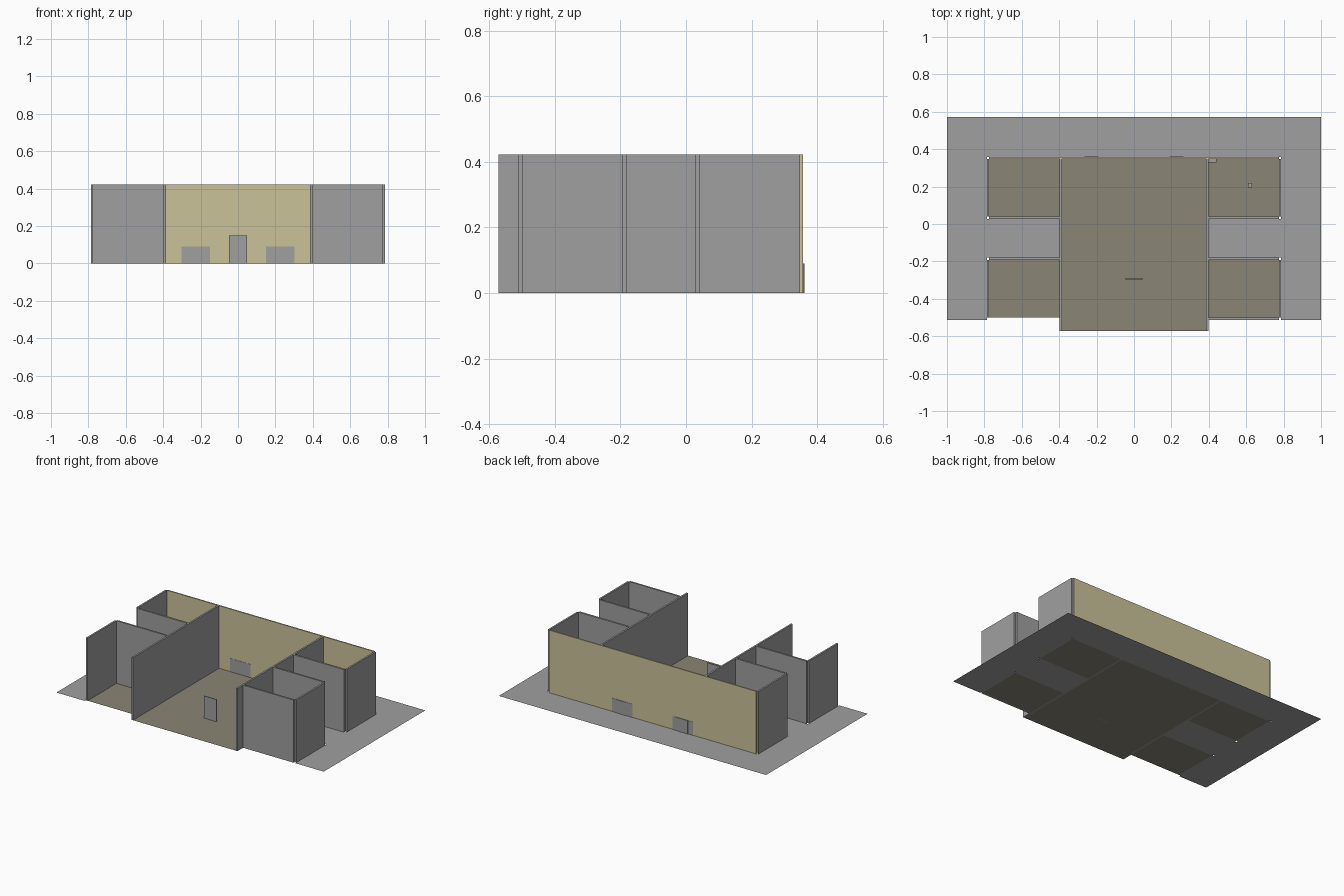
import bpy, bmesh

if "Cube" in bpy.data.objects:
    bpy.data.objects.remove(bpy.data.objects["Cube"])

H = 0.423                      # wall height


def mat(name, rgb):
    m = bpy.data.materials.new(name)
    m.diffuse_color = (*rgb, 1)
    m.use_nodes = True
    m.node_tree.nodes["Principled BSDF"].inputs["Base Color"].default_value = m.diffuse_color
    return m


GREY = mat("plain_grey", (0.35, 0.35, 0.35))
TAN = mat("wall_tan", (0.60, 0.545, 0.32))
FLOOR = mat("floor_brown", (0.255, 0.235, 0.178))


def finish(bm, name, m):
    me = bpy.data.meshes.new(name)
    bm.to_mesh(me)
    bm.free()
    me.materials.append(m)
    ob = bpy.data.objects.new(name, me)
    bpy.context.collection.objects.link(ob)


def box(name, x0, x1, y0, y1, z0, z1, m):
    bm = bmesh.new()
    bmesh.ops.create_cube(bm, size=1)
    for v in bm.verts:
        v.co = (x1 if v.co.x > 0 else x0, y1 if v.co.y > 0 else y0, z1 if v.co.z > 0 else z0)
    finish(bm, name, m)


# plan lines: hall wall, outer wall, and wall bands from front to back
HX0, HX1, OX0, OX1 = 0.385, 0.397, 0.775, 0.787
xs = [-1, -OX1, -OX0, -HX1, -HX0, HX0, HX1, OX0, OX1, 1]
ys = [-0.572, -0.512, -0.5, -0.192, -0.18, 0.027, 0.04, 0.348, 0.357, 0.572]


def kind(x, y):
    """What covers a plan cell: floor, ground or nothing."""
    a = abs(x)
    room = -0.5 < y < -0.192 or 0.04 < y < 0.348
    band = -0.192 < y < -0.18 or 0.027 < y < 0.04 or 0.348 < y < 0.357 or -0.512 < y < -0.5
    if a < HX0 and y < 0.348:
        return "floor"
    if y < -0.512:
        return "ground" if a < HX1 else None
    if OX0 < a < OX1 and band:
        return None                       # open wall corners
    if -OX0 < x < -HX1 and y < -0.5:
        return None                       # missing front of the left room
    return "floor" if HX1 < a < OX0 and room else "ground"


def plan_sheet(name, m):
    bm = bmesh.new()
    for x0, x1 in zip(xs, xs[1:]):
        for y0, y1 in zip(ys, ys[1:]):
            if kind((x0 + x1) / 2, (y0 + y1) / 2) == name:
                bm.faces.new([bm.verts.new((x, y, 0)) for x, y in
                              ((x0, y0), (x1, y0), (x1, y1), (x0, y1))])
    bmesh.ops.remove_doubles(bm, verts=bm.verts[:], dist=1e-5)
    finish(bm, name, m)


plan_sheet("ground", GREY)
plan_sheet("floor", FLOOR)

# back wall
box("back_wall", -OX0, OX0, 0.348, 0.357, 0, H, TAN)

# mirrored hall and room walls
for s, side in ((-1, "left"), (1, "right")):
    def wall(name, a, b, y0, y1):
        box(f"{side}_{name}", min(s * a, s * b), max(s * a, s * b), y0, y1, 0, H, GREY)
    wall("hall_wall", HX0, HX1, -0.572, 0.348)
    wall("front_room_outer_wall", OX0, OX1, -0.5, -0.192)
    wall("front_room_back_wall", HX1, OX0, -0.192, -0.18)
    wall("back_room_front_wall", HX1, OX0, 0.027, 0.04)
    wall("back_room_outer_wall", OX0, OX1, 0.04, 0.348)
    if s > 0:
        wall("front_room_front_wall", HX1, OX0, -0.512, -0.5)
    # grey doors in the back wall, seen on both faces
    xa, xb = sorted((s * 0.15, s * 0.302))
    box(f"{side}_back_door", xa, xb, 0.3465, 0.3585, 0, 0.09, GREY)
    xa, xb = sorted((s * 0.19, s * 0.265))
    box(f"{side}_door_panel", xa, xb, 0.355, 0.361, 0, 0.09, GREY)

# free-standing panel in the hall and small fittings in the right back room
box("hall_panel", -0.047, 0.047, -0.297, -0.292, 0, 0.15, GREY)
box("room_cabinet", 0.397, 0.44, 0.328, 0.348, 0, 0.05, GREY)
box("room_seat", 0.61, 0.63, 0.195, 0.22, 0, 0.04, GREY)
